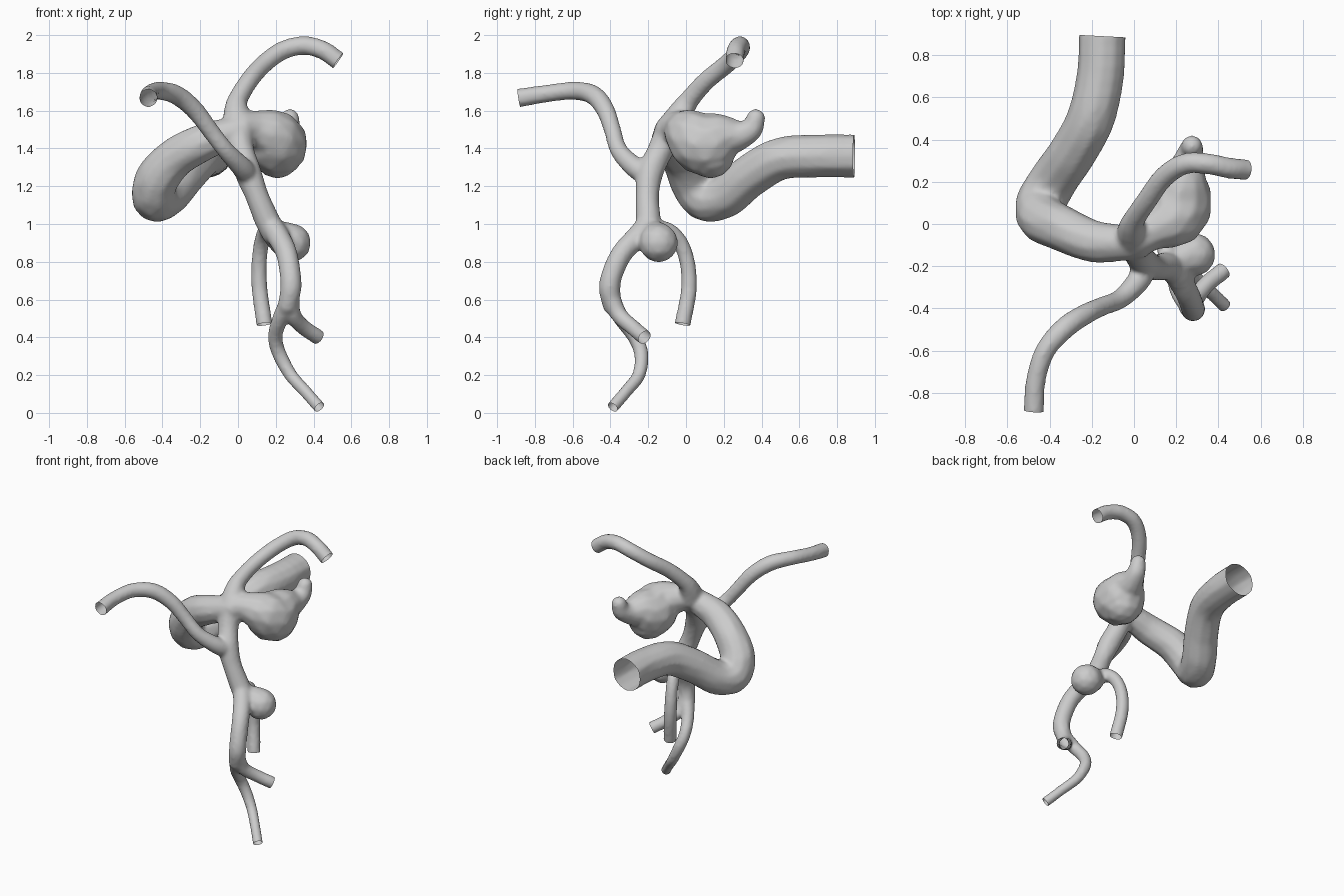
import bpy, bmesh
from mathutils import Vector, Matrix

VOXEL = 0.012
bm = bmesh.new()
open_ends = []          # (point, direction, radius) of each cut vessel mouth


def ball(p, r):
    bmesh.ops.create_icosphere(bm, subdivisions=2, radius=r * 1.03,
                               matrix=Matrix.Translation(p))


def spline(a, b, c, d, t):
    return 0.5 * (2 * b + (c - a) * t + (2 * a - 5 * b + 4 * c - d) * t * t
                  + (3 * b - a - 3 * c + d) * t ** 3)


def vessel(points, mouth=None):
    """Sweep a round tube through (x, y, z, radius); mouth is 'start' or 'end'."""
    pts = [Vector(p) for p in points]
    q = [2 * pts[0] - pts[1]] + pts + [2 * pts[-1] - pts[-2]]
    for i in range(1, len(q) - 2):
        n = max(2, int((q[i + 1].xyz - q[i].xyz).length / 0.014))
        for k in range(n + 1):
            s = spline(q[i - 1], q[i], q[i + 1], q[i + 2], k / n)
            ball(s.xyz, s.w)
    if mouth:
        e, f = (pts[0], pts[1]) if mouth == 'start' else (pts[-1], pts[-2])
        open_ends.append((e.xyz, (e.xyz - f.xyz).normalized(), e.w))


# wide parent artery: comes from the back, loops down and rises to the junction
vessel([(-.15, .89, 1.36, .113), (-.16, .7, 1.36, .112), (-.205, .5, 1.345, .112),
        (-.29, .34, 1.255, .113), (-.38, .21, 1.15, .115), (-.44, .1, 1.135, .118),
        (-.435, .03, 1.225, .115), (-.345, -.02, 1.34, .108), (-.2, -.08, 1.425, .1),
        (-.06, -.09, 1.475, .085), (.02, -.09, 1.5, .075)], 'start')
# upper branch
vessel([(0, -.06, 1.52, .085), (-.01, -.02, 1.6, .065), (0, .02, 1.66, .053),
        (.06, .11, 1.76, .05), (.14, .22, 1.85, .05), (.24, .285, 1.92, .05),
        (.35, .285, 1.945, .05), (.45, .265, 1.92, .05), (.53, .257, 1.865, .05)], 'end')
# trunk down to the second junction
vessel([(0, -.09, 1.48, .08), (.02, -.14, 1.38, .068), (.055, -.19, 1.27, .07),
        (.1, -.205, 1.15, .062), (.15, -.2, 1.03, .066), (.19, -.2, .95, .065)])
# front branch
vessel([(.05, -.2, 1.26, .06), (.02, -.27, 1.3, .056), (-.065, -.355, 1.39, .047),
        (-.15, -.39, 1.5, .046), (-.235, -.43, 1.61, .05), (-.33, -.495, 1.685, .052),
        (-.42, -.6, 1.705, .048), (-.465, -.74, 1.69, .047),
        (-.475, -.885, 1.667, .05)], 'end')
# lower branch, forking into two outlets
vessel([(.17, -.2, 1, .06), (.215, -.26, .93, .06), (.255, -.335, .85, .057),
        (.275, -.385, .75, .057), (.28, -.405, .66, .057), (.262, -.39, .57, .052)])
vessel([(.275, -.4, .62, .05), (.29, -.355, .52, .045), (.345, -.285, .455, .042),
        (.425, -.22, .4, .042)], 'end')
vessel([(.265, -.39, .58, .05), (.22, -.335, .49, .043), (.197, -.27, .4, .04),
        (.22, -.237, .31, .039), (.28, -.25, .2, .036), (.36, -.32, .11, .034),
        (.43, -.388, .03, .034)], 'end')
# rear branch
vessel([(.17, -.19, .97, .05), (.15, -.1, .965, .046), (.125, -.03, .9, .042),
        (.112, .008, .79, .042), (.115, .015, .65, .043), (.14, -.018, .47, .044)], 'end')
# large bulge with a curled lobe
vessel([(.02, -.07, 1.51, .085), (.1, -.02, 1.5, .1), (.19, .03, 1.465, .137),
        (.205, .1, 1.42, .163), (.225, .18, 1.46, .12), (.25, .27, 1.465, .08),
        (.27, .345, 1.5, .06), (.275, .37, 1.56, .05)])
ball((.21, .13, 1.37), .128)
# small bulge
vessel([(.18, -.19, .96, .06), (.23, -.16, .93, .085), (.283, -.145, .9, .103)])

src = bpy.data.meshes.new("vessel_source")
bm.to_mesh(src)
bm.free()
helper = bpy.data.objects.new("vessel_source", src)
helper.hide_render = True
bpy.context.collection.objects.link(helper)

# fuse everything into one smooth skin
rm = helper.modifiers.new("fuse", 'REMESH')
rm.mode = 'VOXEL'
rm.voxel_size = VOXEL
sm = helper.modifiers.new("soften", 'SMOOTH')
sm.factor, sm.iterations = 0.5, 8
dg = bpy.context.evaluated_depsgraph_get()
mesh = bpy.data.meshes.new_from_object(helper.evaluated_get(dg))
bpy.data.objects.remove(helper)

# slice the vessel mouths open
bm = bmesh.new()
bm.from_mesh(mesh)
for p, d, r in open_ends:
    faces = [f for f in bm.faces if (f.calc_center_median() - p).length < r * 1.8]
    edges = {e for f in faces for e in f.edges}
    verts = {v for f in faces for v in f.verts}
    bmesh.ops.bisect_plane(bm, geom=list(verts) + list(edges) + faces, dist=1e-5,
                           plane_co=p, plane_no=d, clear_outer=True)
bm.to_mesh(mesh)
bm.free()
for f in mesh.polygons:
    f.use_smooth = True
mesh.name = "blood_vessel"
bpy.context.collection.objects.link(bpy.data.objects.new("blood_vessel", mesh))
